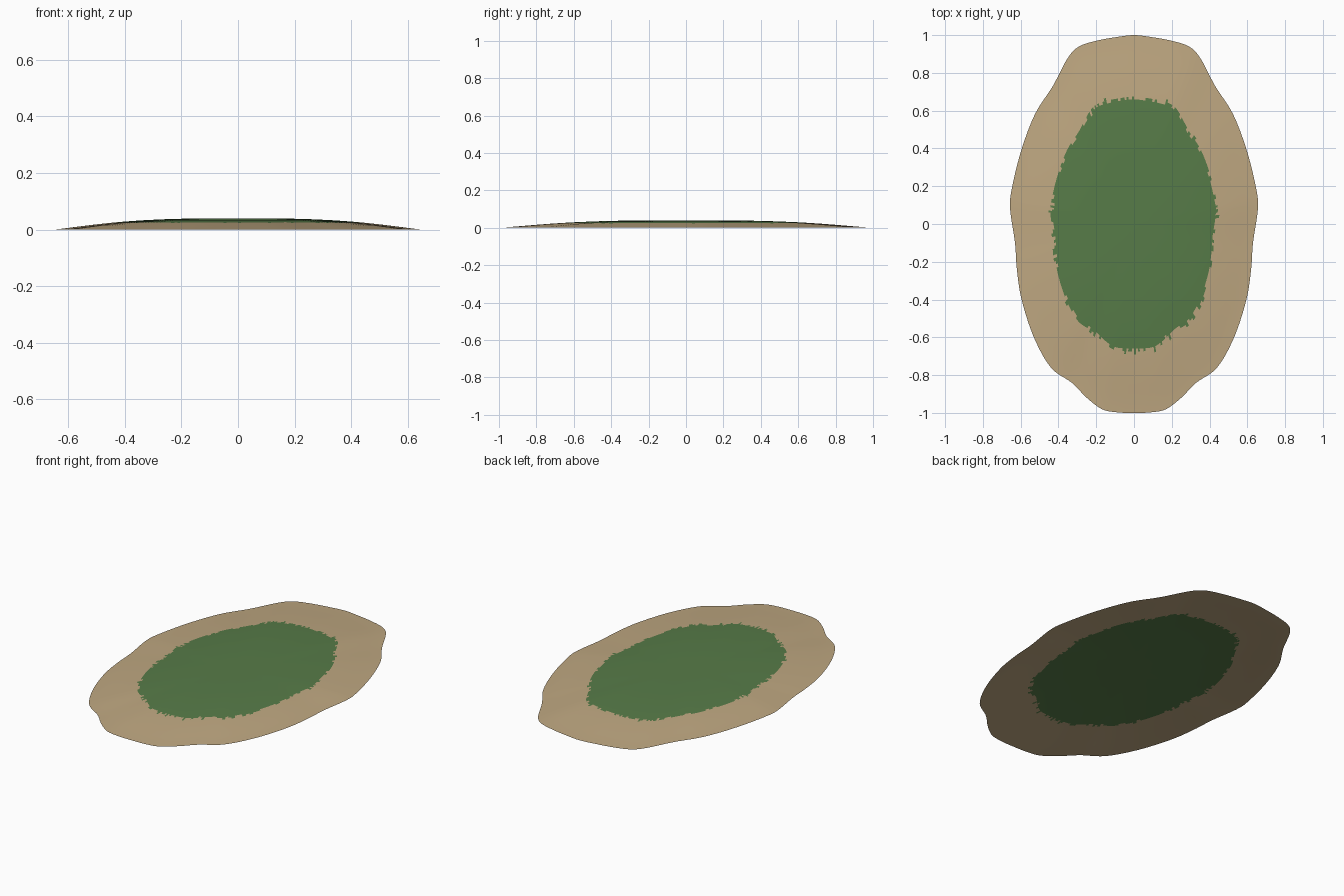
import bpy, random
from mathutils import Vector

if "Cube" in bpy.data.objects:
    bpy.data.objects.remove(bpy.data.objects["Cube"])

random.seed(4)

def material(name, rgb):
    m = bpy.data.materials.new(name)
    m.diffuse_color = (*rgb, 1)
    m.use_nodes = True
    m.node_tree.nodes["Principled BSDF"].inputs["Base Color"].default_value = m.diffuse_color
    return m

# Shoreline: right half from north to south, mirrored to a closed loop
half = [(0, 1.0), (0.09, 0.99), (0.2, 0.97), (0.29, 0.94), (0.35, 0.88), (0.43, 0.73),
        (0.525, 0.58), (0.6, 0.38), (0.65, 0.17), (0.655, 0.07), (0.63, -0.1),
        (0.62, -0.24), (0.595, -0.4), (0.53, -0.6), (0.44, -0.76), (0.33, -0.84),
        (0.25, -0.92), (0.17, -0.98), (0.09, -0.997), (0, -1.0)]
loop = half + [(-x, y) for x, y in half[-2:0:-1]]

def smooth_loop(points, steps):
    """Closed Catmull-Rom curve through the points."""
    pts = [Vector(p) for p in points]
    n, out = len(pts), []
    for i in range(n):
        a, b, c, d = (pts[(i + k) % n] for k in (-1, 0, 1, 2))
        for s in range(steps):
            t = s / steps
            out.append(0.5 * (2 * b + (c - a) * t + (2 * a - 5 * b + 4 * c - d) * t**2
                              + (3 * b - a - 3 * c + d) * t**3))
    return out

shore = smooth_loop(loop, 6)
n = len(shore)

def height(r):
    return 0.04 * (1 - r**3) ** 1.3

# Rings from the shore inwards; finer around the edge of the grass
rings = [1, 0.95, 0.9, 0.85, 0.8, 0.75, 0.71, 0.69, 0.675, 0.66, 0.645,
         0.6, 0.5, 0.4, 0.3, 0.2, 0.1]
verts = [(p.x * r, p.y * r, height(r)) for r in rings for p in shore]
verts.append((0, 0, height(0)))

faces, slots = [], []
grass_edge = [random.uniform(0.652, 0.685) for _ in range(n)]
for k in range(len(rings) - 1):
    mid = (rings[k] + rings[k + 1]) / 2
    for i in range(n):
        j = (i + 1) % n
        # shore runs clockwise, so wind the faces to point up
        faces.append((k * n + j, k * n + i, (k + 1) * n + i, (k + 1) * n + j))
        slots.append(1 if mid < grass_edge[i] else 0)
last = (len(rings) - 1) * n
for i in range(n):
    faces.append((last + (i + 1) % n, last + i, len(verts) - 1))
    slots.append(1)

# Island: open low mound with a sandy beach and a grassy middle
mesh = bpy.data.meshes.new("island")
mesh.from_pydata(verts, [], faces)
mesh.materials.append(material("sand", (0.52, 0.39, 0.22)))
mesh.materials.append(material("grass", (0.095, 0.2, 0.065)))
for poly, slot in zip(mesh.polygons, slots):
    poly.material_index = slot
    poly.use_smooth = True
island = bpy.data.objects.new("island", mesh)
bpy.context.collection.objects.link(island)
